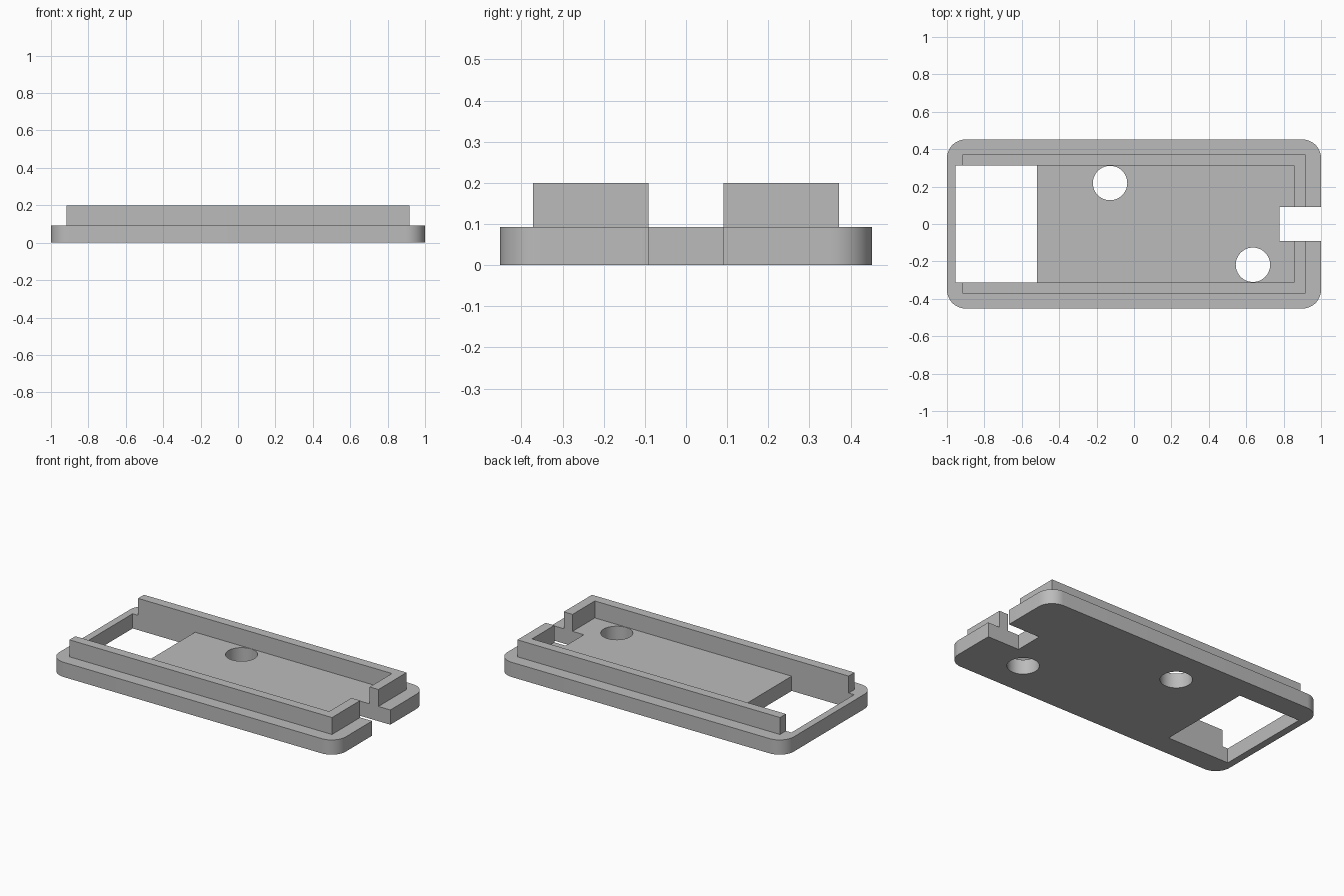
import bpy
import bmesh
from math import cos, sin, pi

cube = bpy.data.objects.get("Cube")
if cube:
    bpy.data.objects.remove(cube, do_unlink=True)

grey = bpy.data.materials.new("plain_grey")
grey.use_nodes = True
colour = (0.5, 0.5, 0.5, 1)
grey.diffuse_color = colour
grey.node_tree.nodes["Principled BSDF"].inputs["Base Color"].default_value = colour

# Shared dimensions
HALF_X, HALF_Y, CORNER = 1.0, 0.452, 0.1
BASE_TOP, RIM_TOP = 0.093, 0.2
RIM_X, RIM_Y = 0.917, 0.372
IN_X, IN_Y = 0.856, 0.313
NOTCH_X, NOTCH_Y = 0.777, 0.091


def arc(cx, cy, r, start, sweep, steps):
    angles = [start + sweep * i / steps for i in range(steps + 1)]
    return [(cx + r * cos(a), cy + r * sin(a)) for a in angles]


def circle(cx, cy, r):
    return arc(cx, cy, r, 0, 2 * pi, 48)[:-1]


def plate(name, loops, z0, z1):
    """Fill an outline with optional holes and extrude it upward."""
    bm = bmesh.new()
    edges = []
    for loop in loops:
        vs = [bm.verts.new((x, y, z0)) for x, y in loop]
        edges += [bm.edges.new((a, b)) for a, b in zip(vs, vs[1:] + vs[:1])]
    bmesh.ops.triangle_fill(bm, edges=edges, use_beauty=True, normal=(0, 0, 1))
    top = bmesh.ops.extrude_face_region(bm, geom=bm.faces[:], use_keep_orig=True)
    moved = [g for g in top["geom"] if isinstance(g, bmesh.types.BMVert)]
    bmesh.ops.translate(bm, verts=moved, vec=(0, 0, z1 - z0))
    bmesh.ops.recalc_face_normals(bm, faces=bm.faces[:])
    mesh = bpy.data.meshes.new(name)
    bm.to_mesh(mesh)
    bm.free()
    mesh.materials.append(grey)
    obj = bpy.data.objects.new(name, mesh)
    bpy.context.collection.objects.link(obj)
    bpy.ops.object.select_all(action="DESELECT")
    obj.select_set(True)
    bpy.context.view_layer.objects.active = obj
    bpy.ops.object.shade_smooth_by_angle(angle=pi / 6)
    return obj


# Base: rounded plate with an end notch, a window and two screw holes
cx, cy = HALF_X - CORNER, HALF_Y - CORNER
outline = [(HALF_X, -NOTCH_Y), (NOTCH_X, -NOTCH_Y), (NOTCH_X, NOTCH_Y), (HALF_X, NOTCH_Y)]
for i, (sx, sy) in enumerate([(1, 1), (-1, 1), (-1, -1), (1, -1)]):
    outline += arc(sx * cx, sy * cy, CORNER, i * pi / 2, pi / 2, 12)
window = [(-0.955, -IN_Y), (-0.519, -IN_Y), (-0.519, IN_Y), (-0.955, IN_Y)]
holes = [circle(-0.128, 0.219, 0.092), circle(0.636, -0.218, 0.092)]
plate("base_plate", [outline, window] + holes, 0, BASE_TOP)

# Rim: two L-shaped walls, open at one end and split by the notch at the other
for name, s in (("front_rim_wall", -1), ("back_rim_wall", 1)):
    wall = [(-RIM_X, IN_Y), (IN_X, IN_Y), (IN_X, NOTCH_Y),
            (RIM_X, NOTCH_Y), (RIM_X, RIM_Y), (-RIM_X, RIM_Y)]
    plate(name, [[(x, s * y) for x, y in wall]], BASE_TOP, RIM_TOP)
